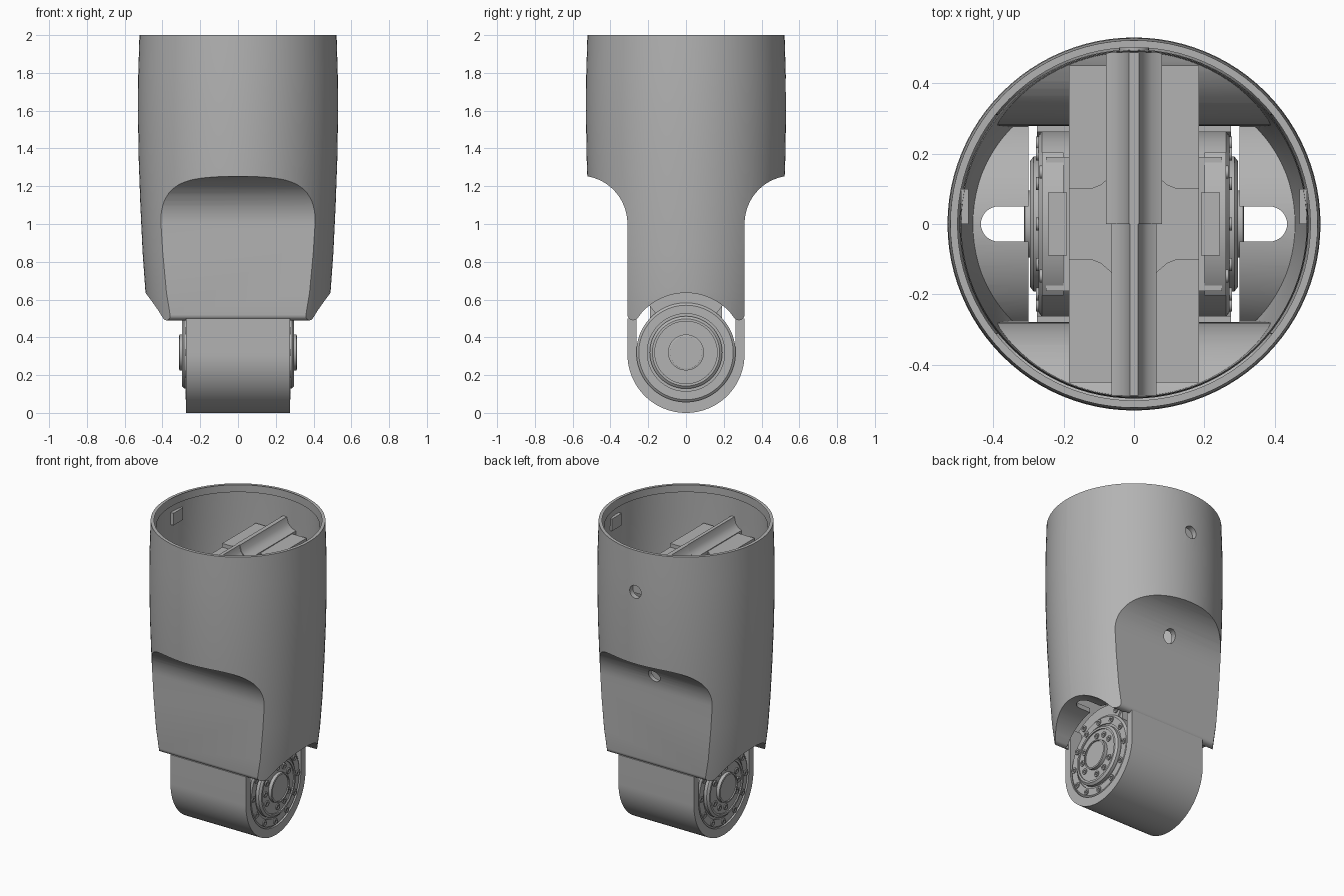
import bpy, bmesh
from math import sin, cos, pi, radians
from mathutils import Matrix, Vector

cube = bpy.data.objects.get("Cube")
if cube:
    bpy.data.objects.remove(cube)

grey = bpy.data.materials.new("plain_grey")
grey.use_nodes = True
grey.diffuse_color = (0.45, 0.45, 0.45, 1)
grey.node_tree.nodes["Principled BSDF"].inputs["Base Color"].default_value = (0.45, 0.45, 0.45, 1)

AXLE_Z = 0.32


def finish(name, bm):
    bmesh.ops.remove_doubles(bm, verts=bm.verts, dist=1e-5)
    bmesh.ops.recalc_face_normals(bm, faces=bm.faces)
    mesh = bpy.data.meshes.new(name)
    bm.to_mesh(mesh)
    bm.free()
    obj = bpy.data.objects.new(name, mesh)
    bpy.context.collection.objects.link(obj)
    mesh.materials.append(grey)
    return obj


def lathe(name, profile, axis="Z", steps=96, centre=(0, 0, 0)):
    """Spin (radius, height) points around an axis."""
    bm = bmesh.new()
    vs = [bm.verts.new((r, 0, h)) for r, h in profile]
    edges = [bm.edges.new(p) for p in zip(vs, vs[1:])]
    bmesh.ops.spin(bm, geom=vs + edges, cent=(0, 0, 0), axis=(0, 0, 1),
                   angle=2 * pi, steps=steps)
    turn = Matrix.Rotation(pi / 2, 4, "Y") if axis == "X" else Matrix()
    bm.transform(Matrix.Translation(centre) @ turn)
    return finish(name, bm)


def extrude(name, outline, axis, lo, hi):
    """Extrude a flat outline: (y, z) along X, (x, z) along Y or (x, y) along Z."""
    place = {"X": lambda a, b: (lo, a, b), "Y": lambda a, b: (a, lo, b),
             "Z": lambda a, b: (a, b, lo)}[axis]
    bm = bmesh.new()
    face = bm.faces.new([bm.verts.new(place(a, b)) for a, b in outline])
    move = Vector([hi - lo if axis == k else 0 for k in "XYZ"])
    new = bmesh.ops.extrude_face_region(bm, geom=[face], use_keep_orig=True)["geom"]
    bmesh.ops.translate(bm, vec=move, verts=[v for v in new if isinstance(v, bmesh.types.BMVert)])
    return finish(name, bm)


def box(name, x, y, z):
    return extrude(name, [(x[0], y[0]), (x[1], y[0]), (x[1], y[1]), (x[0], y[1])], "Z", *z)


def boolean(obj, other, operation="DIFFERENCE"):
    mod = obj.modifiers.new("cut", "BOOLEAN")
    mod.object, mod.operation, mod.solver = other, operation, "EXACT"
    bpy.context.view_layer.objects.active = obj
    bpy.ops.object.modifier_apply(modifier=mod.name)
    bpy.data.objects.remove(other)


def arc(cx, cz, rx, rz, start, end, n=16):
    angles = [radians(start + (end - start) * i / n) for i in range(n + 1)]
    return [(cx + rx * cos(a), cz + rz * sin(a)) for a in angles]


def mirrored(half):
    """Close a right-hand half outline with its mirror image."""
    return half + [(-a, b) for a, b in reversed(half) if abs(a) > 1e-6]


def barrel(inset, low, high):
    """Barrel-shaped solid bulging slightly below the rim."""
    side = [(0.46, 0.4), (0.49, 0.64), (0.505, 0.85), (0.517, 1.1), (0.526, 1.35),
            (0.53, 1.6), (0.528, 1.8), (0.522, 2.0)]
    pts = [(r - inset, z) for r, z in side]
    pts[0], pts[-1] = (pts[0][0], low), (pts[-1][0], high)
    return lathe("barrel", [(0, low)] + pts + [(0, high)])


# Hollow outer shell: barrel trimmed by the waisted side outline
waist = arc(0.56, 1.0, 0.25, 0.255, 90, 180)
arch = arc(0, AXLE_Z, 0.315, 0.315, 42, 90)
lip = arc(0.28, 0.52, 0.03, 0.03, 0, -140, 8)
shell = barrel(0, 0.4, 2.0)
outline = mirrored([(0.6, 2.1), (0.6, 1.255)] + waist + lip + arch)
boolean(shell, extrude("trim", outline, "X", -1, 1), "INTERSECT")
shell.name = "outer_shell"

inner_waist = arc(0.56, 1.0, 0.28, 0.285, 90, 180)
inner_arch = arc(0, AXLE_Z, 0.345, 0.345, 37, 90)
cavity = barrel(0.034, 0.4, 2.1)
outline = mirrored([(0.6, 2.2), (0.6, 1.285)] + inner_waist + inner_arch)
boolean(cavity, extrude("trim", outline, "X", -1, 1), "INTERSECT")
boolean(shell, cavity)

# Stepped rim, joint opening, cable slots and screw holes
boolean(shell, lathe("rim_step", [(0, 1.96), (0.5, 1.96), (0.505, 2.1), (0, 2.1)]))
boolean(shell, box("joint_opening", (-0.3, 0.3), (-0.28, 0.28), (0.3, 0.9)))
for s in (-1, 1):
    slot = [(s * a, b) for a, b in [(0.28, -0.05)] + arc(0.385, 0, 0.05, 0.05, -90, 90) + [(0.28, 0.05)]]
    boolean(shell, extrude("cable_slot", slot, "Z", 0.5, 0.8))
for z, y in ((1.73, 0.4), (1.1, 0.2)):
    boolean(shell, extrude("screw_hole", arc(0, z, 0.042, 0.042, 0, 345, 23), "Y", y, 0.6))

# Seam between the front and back halves
bm = bmesh.new()
bm.from_mesh(shell.data)
cut = bmesh.ops.bisect_plane(bm, geom=bm.verts[:] + bm.edges[:] + bm.faces[:], dist=1e-5,
                             plane_co=(0, 0, 0), plane_no=(0, 1, 0))["geom_cut"]
bmesh.ops.split_edges(bm, edges=[e for e in cut if isinstance(e, bmesh.types.BMEdge)])
bm.to_mesh(shell.data)
bm.free()

# Band that wraps under the joint
outer = [(0.31, 0.5)] + arc(0, 0.31, 0.31, 0.31, 0, -180, 48) + [(-0.31, 0.5)]
inner = [(-0.262, 0.5)] + arc(0, AXLE_Z, 0.262, 0.262, -180, 0, 48) + [(0.262, 0.5)]
extrude("joint_band", outer + inner, "X", -0.275, 0.275)
for s in (-1, 1):
    box("band_tab", (-0.275, 0.275), sorted((s * 0.262, s * 0.285)), (0.5, 0.62))

# Joint motor with stepped flanges on both sides
half = [(0.263, 0.262), (0.25, 0.272), (0.205, 0.272), (0.205, 0.264), (0.192, 0.264),
        (0.192, 0.285), (0.178, 0.296), (0.165, 0.296), (0.165, 0.288), (0.095, 0.288),
        (0.095, 0.31), (0.085, 0.312), (0.085, 0.304), (0, 0.304)]
lathe("joint_motor", [(r, -x) for r, x in reversed(half)] + half, "X", 72, (0, 0, AXLE_Z))


def bolts(name, radius, x, angles):
    head = [(0, -0.001), (0.009, -0.001), (0.009, 0.005), (0.019, 0.005), (0.019, -0.004)]
    for s in (-1, 1):
        for a in angles:
            t = radians(a)
            lathe(name, [(r, s * h) for r, h in head], "X", 14,
                  (s * x, radius * cos(t), AXLE_Z + radius * sin(t)))


bolts("flange_bolt", 0.23, 0.273, range(0, 360, 30))
bolts("hub_bolt", 0.13, 0.29, (30, 60, 90, 150, 180, 210, 270, 300, 330))

# Mounting ears that close the arch above the motor
ear = arc(0, AXLE_Z, 0.33, 0.33, 52, 128) + arc(0, AXLE_Z, 0.24, 0.24, 128, 52)
for s in (-1, 1):
    extrude("mounting_ear", ear, "X", *sorted((s * 0.2, s * 0.262)))
bolts("ear_bolt", 0.295, 0.264, (60, 120))

# Driver housing and connectors on top of the motor
box("driver_housing", (-0.25, 0.25), (-0.19, 0.19), (0.45, 0.6))
for s in (-1, 1):
    box("connector", sorted((s * 0.19, s * 0.245)), (-0.09, 0.09), (0.6, 0.66))

# Cross beam with central ridge spanning the shell
box("beam_web", (-0.185, 0.185), (-0.16, 0.16), (1.7, 1.735))
for t in (-1, 1):
    plate = [(0.185, 0.45), (0.185, 0.1), (0.12, 0.1), (0.095, 0.11), (0.06, 0.14)]
    plate = [(x, t * y) for x, y in mirrored(plate)]
    extrude("beam_plate", plate, "Z", 1.7, 1.76)
ridge = [(0.08, 1.7), (0.08, 1.765), (0.05, 1.775), (0.025, 1.8), (0.014, 1.84)]
extrude("beam_ridge_front", mirrored([(0.8 * x, z) for x, z in ridge]), "Y", -0.488, 0)
extrude("beam_ridge_back", mirrored(ridge), "Y", 0, 0.488)

# Latch plates inside the rim
for s in (-1, 1):
    box("rim_latch", sorted((s * 0.47, s * 0.492)), (0.0, 0.1), (1.84, 1.92))

# Smooth the curved surfaces and keep hard edges
bpy.context.view_layer.update()
for obj in list(bpy.context.scene.objects):
    obj.select_set(obj.type == "MESH")
bpy.context.view_layer.objects.active = shell
bpy.ops.object.shade_smooth_by_angle(angle=radians(30))
